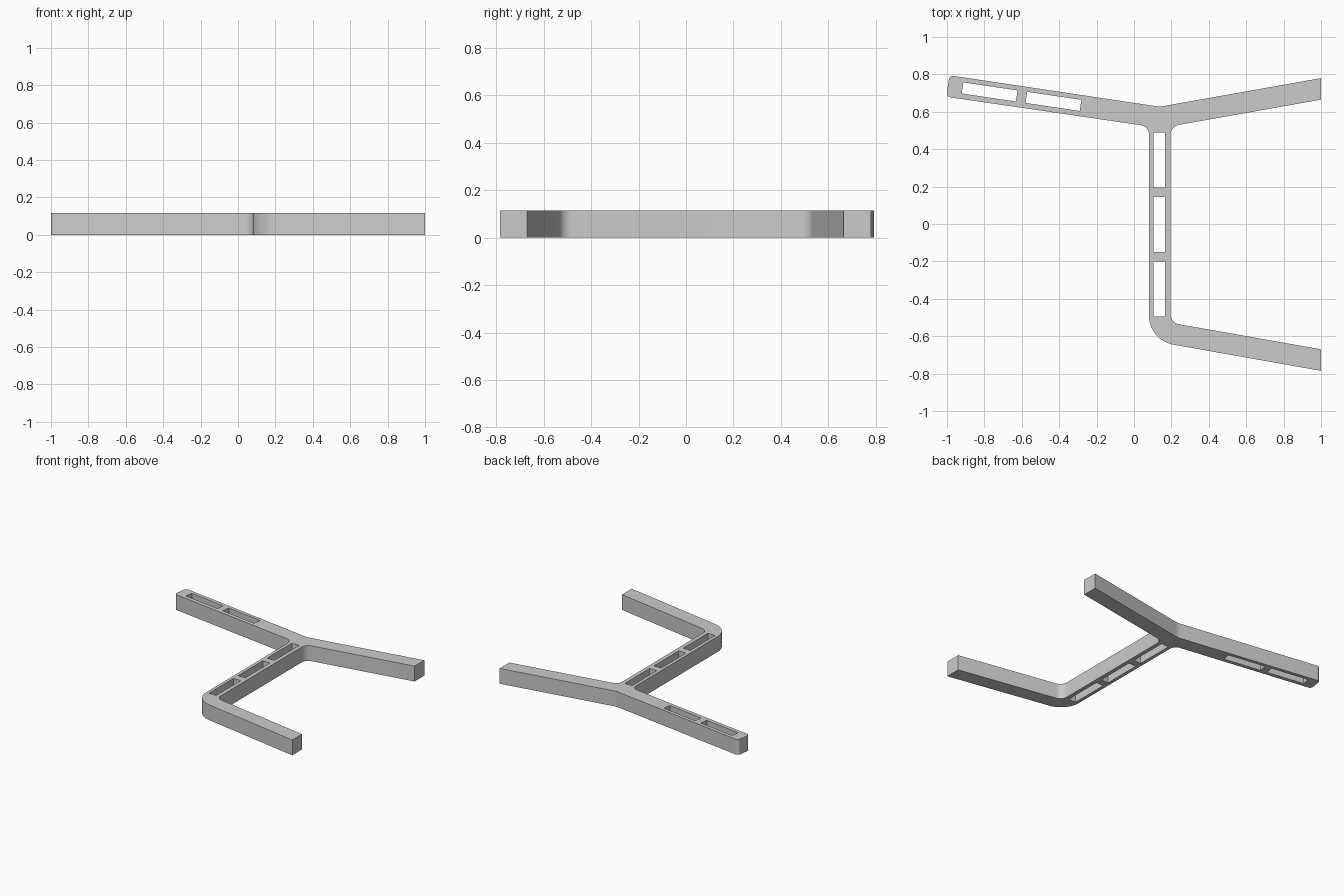
import bpy
import math
from mathutils import Vector

cube = bpy.data.objects.get("Cube")
if cube:
    bpy.data.objects.remove(cube, do_unlink=True)

HEIGHT = 0.115
TILT = math.radians(-8.4)      # slope of the slotted arm
PITCH = 0.345                  # distance between slots
SLOT = (0.293, 0.06)           # slot length and width

grey = bpy.data.materials.new("plain grey")
grey.use_nodes = True
colour = (0.6, 0.6, 0.6, 1)
grey.diffuse_color = colour
grey.node_tree.nodes["Principled BSDF"].inputs["Base Color"].default_value = colour


def fillet(corners, steps=12):
    """Round each (x, y, tangent length) corner with a circular arc."""
    points = []
    for i, (x, y, tangent) in enumerate(corners):
        corner = Vector((x, y, 0))
        if not tangent:
            points.append(corner)
            continue
        before = Vector((*corners[i - 1][:2], 0)) - corner
        after = Vector((*corners[(i + 1) % len(corners)][:2], 0)) - corner
        before.normalize()
        after.normalize()
        half = before.angle(after) / 2
        radius = tangent * math.tan(half)
        centre = corner + (before + after).normalized() * tangent / math.cos(half)
        start = (corner + before * tangent - centre).normalized()
        end = (corner + after * tangent - centre).normalized()
        points += [centre + start.slerp(end, s / steps).normalized() * radius
                   for s in range(steps + 1)]
    return points


def slot(centre, angle):
    """Rectangle of slot size turned by angle about its centre."""
    along = Vector((math.cos(angle), math.sin(angle), 0))
    across = Vector((-along.y, along.x, 0))
    return [centre + along * SLOT[0] / 2 * a + across * SLOT[1] / 2 * b
            for a, b in ((-1, -1), (1, -1), (1, 1), (-1, 1))]


# Outline: slotted arm, upper arm, stem and lower arm in one loop
outline = fillet([
    (-1.003, 0.68, 0.022),
    (0.08, 0.522, 0.045),      # stem meets slotted arm
    (0.08, -0.622, 0.132),     # outer bend
    (1, -0.785, 0),
    (1, -0.67, 0),
    (0.195, -0.528, 0.045),    # inner bend
    (0.195, 0.522, 0.045),     # stem meets upper arm
    (1, 0.665, 0),
    (1, 0.78, 0),
    (0.138, 0.627, 0.02),      # top of the fork
    (-0.987, 0.795, 0.025),
])

# Slots through the stem and the slotted arm
loops = [outline]
loops += [slot(Vector((0.135, -0.003 + PITCH * k, 0)), math.pi / 2) for k in (-1, 0, 1)]
step = Vector((math.cos(TILT), math.sin(TILT), 0)) * PITCH
loops += [slot(Vector((-0.772, 0.706, 0)) + step * k, TILT) for k in (0, 1)]

# Filled flat curve, extruded to the frame height
curve = bpy.data.curves.new("frame_profile", "CURVE")
curve.dimensions = "2D"
curve.fill_mode = "BOTH"
curve.extrude = HEIGHT / 2
for loop in loops:
    spline = curve.splines.new("POLY")
    spline.points.add(len(loop) - 1)
    for point, co in zip(spline.points, loop):
        point.co = (co.x, co.y, 0, 1)
    spline.use_cyclic_u = True
curve.materials.append(grey)

frame = bpy.data.objects.new("branching_frame", curve)
frame.location.z = HEIGHT / 2
bpy.context.collection.objects.link(frame)

# Mesh with smooth bends and sharp edges
bpy.ops.object.select_all(action="DESELECT")
frame.select_set(True)
bpy.context.view_layer.objects.active = frame
bpy.ops.object.convert(target="MESH")
bpy.ops.object.mode_set(mode="EDIT")
bpy.ops.mesh.select_all(action="SELECT")
bpy.ops.mesh.remove_doubles(threshold=0.0001)
bpy.ops.mesh.normals_make_consistent(inside=False)
bpy.ops.object.mode_set(mode="OBJECT")
bpy.ops.object.shade_smooth_by_angle(angle=math.radians(30))
